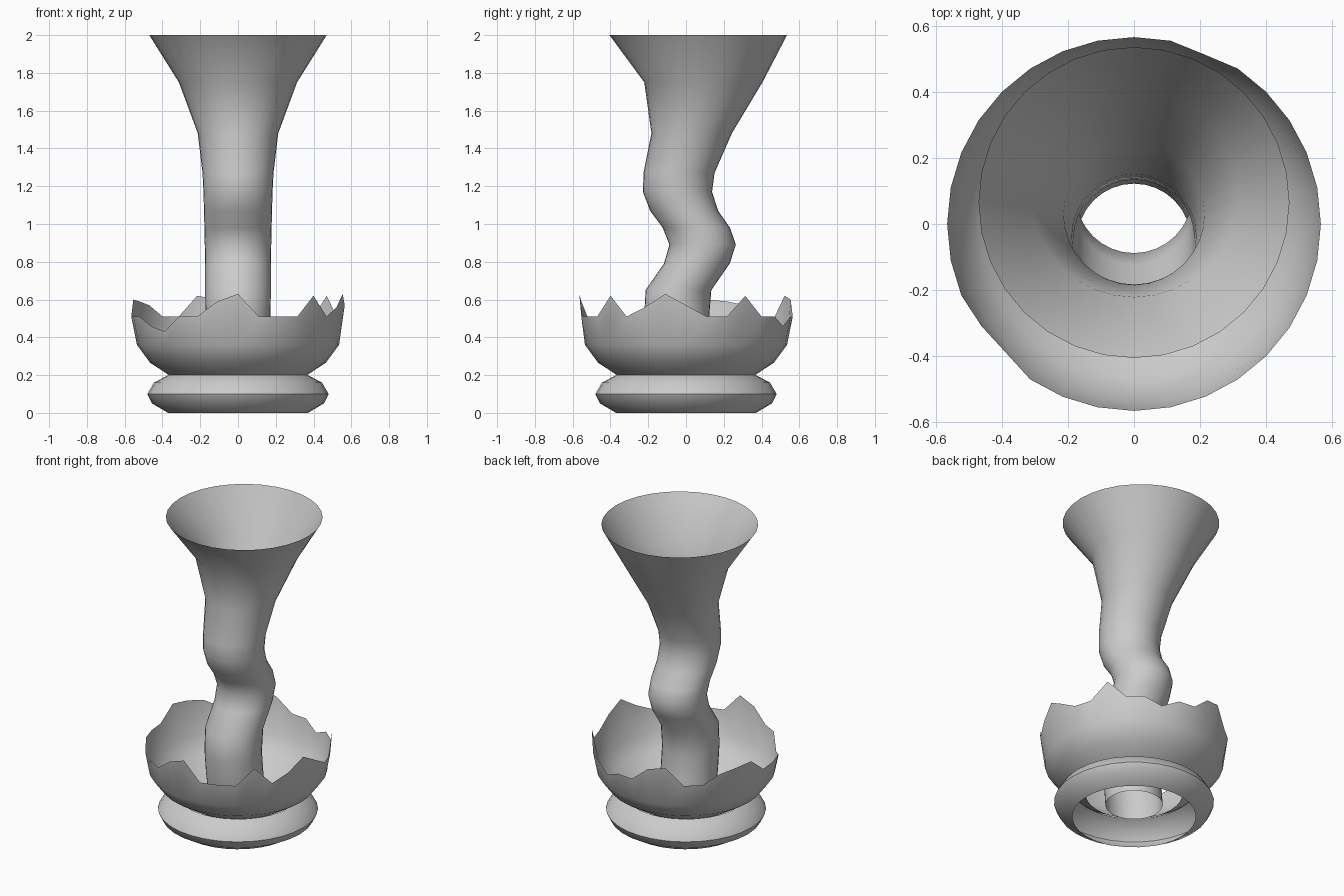
import bpy, bmesh
from math import cos, sin, radians, tau

if "Cube" in bpy.data.objects:
    bpy.data.objects.remove(bpy.data.objects["Cube"])

SEG = 32


def loft(name, rows):
    """Skin a stack of closed rings; each ring is a list of SEG points."""
    bm = bmesh.new()
    rings = [[bm.verts.new(p) for p in row] for row in rows]
    for a, b in zip(rings, rings[1:]):
        for i in range(SEG):
            j = (i + 1) % SEG
            bm.faces.new((a[i], a[j], b[j], b[i]))
    mesh = bpy.data.meshes.new(name)
    bm.to_mesh(mesh)
    bm.free()
    ob = bpy.data.objects.new(name, mesh)
    bpy.context.collection.objects.link(ob)
    bpy.context.view_layer.objects.active = ob
    ob.select_set(True)
    bpy.ops.object.shade_smooth_by_angle(angle=radians(50))
    ob.select_set(False)
    return ob


def ring(r, z, y=0.0):
    return [(r * cos(tau * i / SEG), y + r * sin(tau * i / SEG), z) for i in range(SEG)]


# Rounded open base ring
loft("base_ring", [ring(r, z) for r, z in
     [(.37, 0), (.455, .05), (.48, .1), (.445, .16), (.37, .2)]])

# Cracked bowl: lathed shell with an uneven top edge
rim = [.57, .51, .51, .62, .51, .51, .46, .51,
       .51, .60, .62, .51, .51, .57, .59, .60,
       .51, .51, .51, .46, .43, .51, .51, .59,
       .63, .51, .51, .51, .62, .51, .56, .63]
bowl = [ring(r, z) for r, z in [(.29, .155), (.365, .2), (.465, .265), (.535, .36)]]
edge = []
for i, z in enumerate(rim):
    r = .565 - max(0, .51 - z) * .2
    edge.append((r * cos(tau * i / SEG), r * sin(tau * i / SEG), z))
bowl.append(edge)
loft("broken_bowl", bowl)

# Winding stem that flares into a funnel: (z, radius, y offset)
stem = [(.08, .172, 0), (.2, .172, -.01), (.35, .172, -.035), (.5, .172, -.05),
        (.65, .174, -.04), (.79, .174, .057), (.89, .176, .088), (.98, .178, .055),
        (1.07, .18, -.01), (1.17, .183, -.045), (1.27, .188, -.037),
        (1.48, .213, .03), (1.75, .313, .092), (2.0, .47, .065)]
loft("winding_stem", [ring(r, z, y) for z, r, y in stem])
